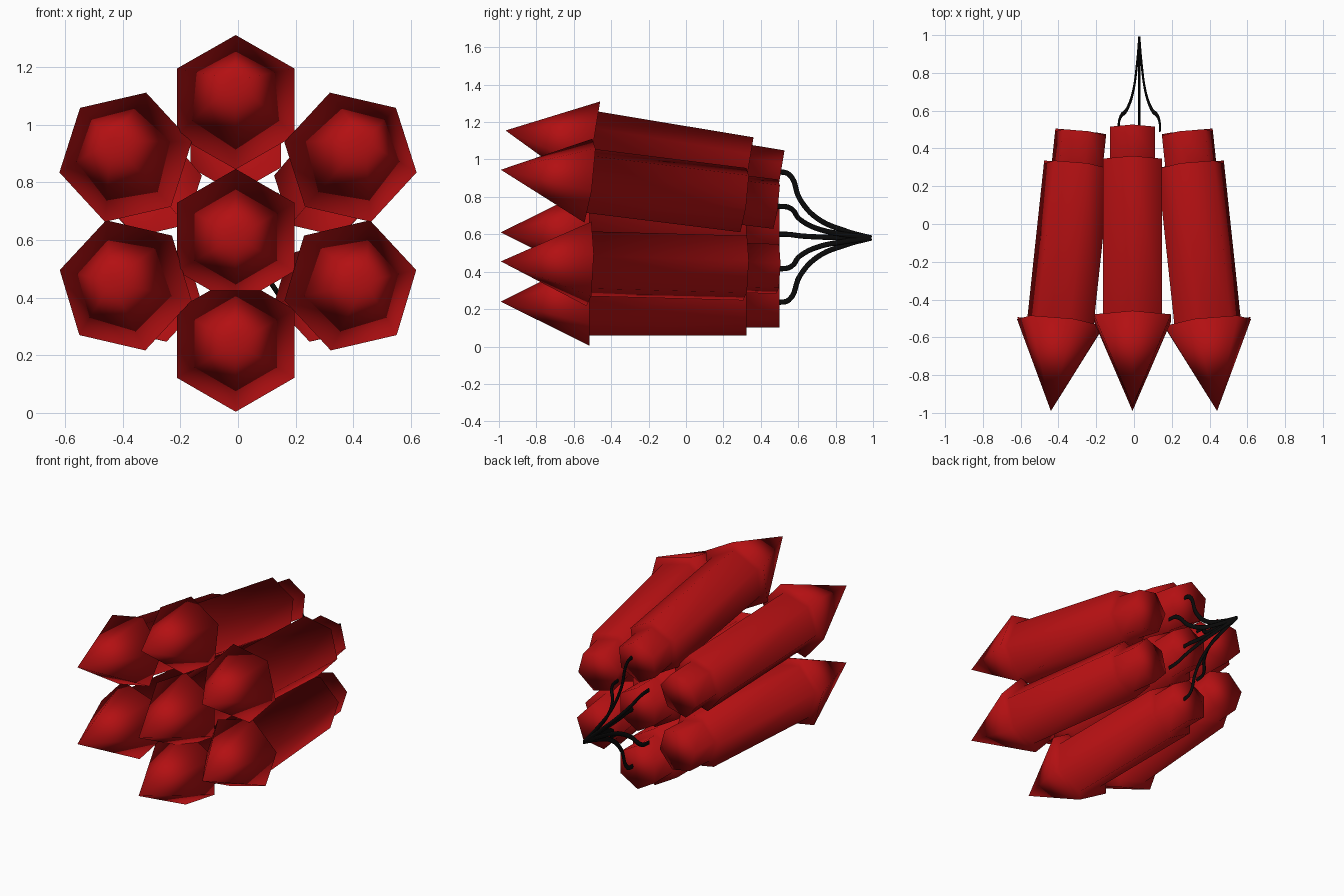
import bpy, bmesh
from math import sin, cos, radians
from mathutils import Vector

cube = bpy.data.objects.get("Cube")
if cube:
    bpy.data.objects.remove(cube, do_unlink=True)


def material(name, color):
    m = bpy.data.materials.new(name)
    m.use_nodes = True
    m.diffuse_color = color
    bsdf = next(n for n in m.node_tree.nodes if n.type == 'BSDF_PRINCIPLED')
    bsdf.inputs["Base Color"].default_value = color
    return m


RED = material("red casing", (0.45, 0.005, 0.006, 1))
BLACK = material("black fuse", (0.003, 0.003, 0.003, 1))
SIDES = 6
# (distance behind the nose tip, radius): nose rim, casing, tail
PROFILE = [(0.474, 0.236), (0.474, 0.181), (1.314, 0.181), (1.314, 0.139), (1.489, 0.139)]


def rocket(name, tip, slope_x, slope_z, roll):
    """One six-sided rocket turned around its own axis, smooth all over."""
    tip = Vector(tip)
    axis = Vector((slope_x, 1, slope_z)).normalized()
    up = Vector((0, 0, 1))
    up = (up - axis * up.dot(axis)).normalized()
    right = axis.cross(up)
    bm = bmesh.new()
    nose = bm.verts.new(tip)
    rings = []
    for dist, radius in PROFILE:
        ring = []
        for k in range(SIDES):
            a = radians(90 + roll + 360 * k / SIDES)
            ring.append(bm.verts.new(tip + axis * dist + (right * cos(a) + up * sin(a)) * radius))
        rings.append(ring)
    for k in range(SIDES):
        j = (k + 1) % SIDES
        bm.faces.new((nose, rings[0][k], rings[0][j]))
        for a, b in zip(rings, rings[1:]):
            bm.faces.new((a[k], b[k], b[j], a[j]))
    bm.faces.new(rings[-1])
    bmesh.ops.recalc_face_normals(bm, faces=bm.faces)
    for f in bm.faces:
        f.smooth = True
    mesh = bpy.data.meshes.new(name)
    bm.to_mesh(mesh)
    bm.free()
    mesh.materials.append(RED)
    bpy.context.collection.objects.link(bpy.data.objects.new(name, mesh))


# Middle column, then mirrored side pairs
rocket("top_rocket", (-0.008, -0.965, 1.155), 0, -0.166, 0)
rocket("center_rocket", (-0.008, -0.99, 0.61), 0, 0, 0)
rocket("bottom_rocket", (-0.008, -0.99, 0.24), 0, 0, 0)
for side, s in (("left", 1), ("right", -1)):
    rocket("upper_" + side + "_rocket", (s * 0.44, -0.99, 0.945), -s * 0.107, -0.125, s * 17)
    rocket("lower_" + side + "_rocket", (s * 0.44, -0.99, 0.455), -s * 0.107, -0.027, -s * 17)

# Fuses: flattened cords that gather into one knot behind the bundle
FLAT = 0.4
KNOT_X, KNOT_Z = 0.028, 0.58
PATH = [(0.49, 1), (0.55, 0.96), (0.61, 0.58), (0.7, 0.3), (0.86, 0.1), (0.99, 0)]


def fuse(name, off_x, off_z):
    curve = bpy.data.curves.new(name, 'CURVE')
    curve.dimensions = '3D'
    curve.bevel_depth = 0.014
    curve.bevel_resolution = 2
    curve.use_fill_caps = True
    curve.resolution_u = 6
    spline = curve.splines.new('BEZIER')
    spline.bezier_points.add(len(PATH) - 1)
    for p, (y, f) in zip(spline.bezier_points, PATH):
        p.co = (off_x * f / FLAT, y, KNOT_Z + off_z * f)
        p.handle_left_type = p.handle_right_type = 'AUTO'
    curve.materials.append(BLACK)
    ob = bpy.data.objects.new(name, curve)
    ob.location.x = KNOT_X
    ob.scale.x = FLAT
    bpy.context.collection.objects.link(ob)


fuse("top_fuse", 0, 0.355)
fuse("center_fuse", 0, 0.02)
fuse("bottom_fuse", 0, -0.345)
for side, s in (("left", 1), ("right", -1)):
    fuse("upper_" + side + "_fuse", s * 0.11, 0.17)
    fuse("lower_" + side + "_fuse", s * 0.11, -0.165)
